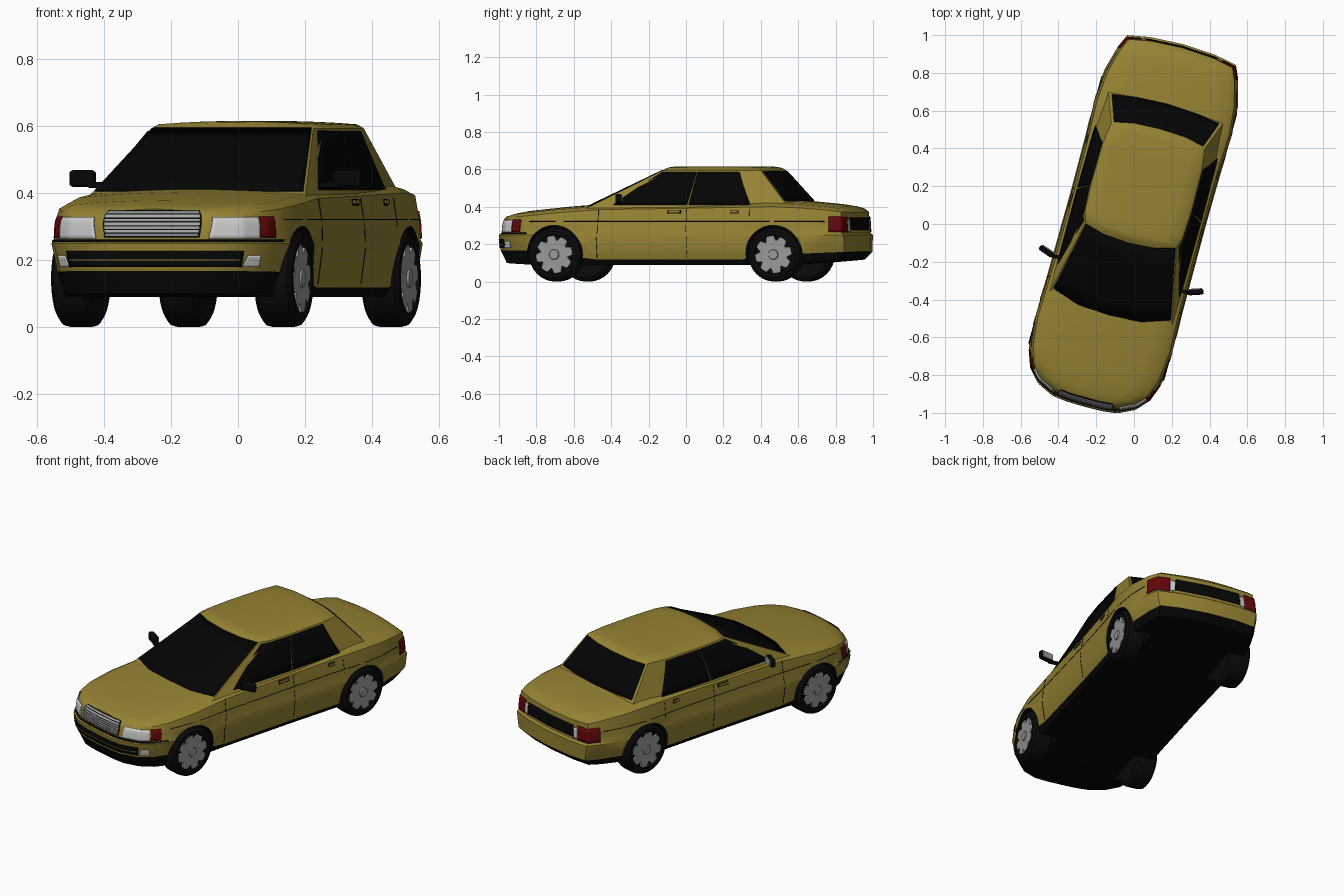
import bpy, bmesh, math
from mathutils import Vector, Matrix

if "Cube" in bpy.data.objects:
    bpy.data.objects.remove(bpy.data.objects["Cube"])

TURN = -math.radians(15.3)          # the car stands turned on the ground


def material(name, r, g, b):
    m = bpy.data.materials.new(name)
    m.diffuse_color = (r, g, b, 1)
    m.use_nodes = True
    m.node_tree.nodes["Principled BSDF"].inputs["Base Color"].default_value = m.diffuse_color
    return m


PAINT = material("gold paint", .30, .228, .033)
GLASS = material("dark glass", .0012, .0012, .0012)
TRIM = material("black trim", .002, .002, .002)
TYRE = material("tyre rubber", .003, .003, .003)
METAL = material("wheel metal", .32, .32, .32)
CHROME = material("grille chrome", .40, .40, .40)
LAMP = material("lamp white", .62, .62, .62)
RED = material("lamp red", .13, .002, .003)


def finish(name, bm, mat, bevel=0, solid=0):
    """Mirror the right half to the left and make the object."""
    bmesh.ops.remove_doubles(bm, verts=bm.verts[:], dist=.0002)
    bmesh.ops.mirror(bm, geom=bm.verts[:] + bm.edges[:] + bm.faces[:],
                     matrix=Matrix(), axis='X', merge_dist=.0005)
    bmesh.ops.remove_doubles(bm, verts=bm.verts[:], dist=.0002)
    bmesh.ops.recalc_face_normals(bm, faces=bm.faces[:])
    me = bpy.data.meshes.new(name)
    bm.to_mesh(me)
    bm.free()
    ob = bpy.data.objects.new(name, me)
    bpy.context.collection.objects.link(ob)
    me.materials.append(mat)
    ob.rotation_euler.z = TURN
    if bevel:
        m = ob.modifiers.new("bevel", 'BEVEL')
        m.width, m.segments = bevel, 2
    if solid:
        m = ob.modifiers.new("thickness", 'SOLIDIFY')
        m.thickness, m.offset = solid, 0
    return ob


def grid(bm, rows):
    """Quads over rows of points."""
    v = [[bm.verts.new(p) for p in row] for row in rows]
    for a, b in zip(v, v[1:]):
        for j in range(len(a) - 1):
            bm.faces.new((a[j], a[j + 1], b[j + 1], b[j]))


def loft(name, rings, crown, mat):
    """Half shell from stacked outlines, closed below and crowned on top."""
    bm = bmesh.new()
    grid(bm, rings)
    for ring, k in ((rings[0], 0), (rings[-1], crown)):
        grid(bm, [[Vector((p.x * f, p.y, p.z + k * p.x * (1 - f * f)))
                   for f in (1, .75, .5, .25, 0)] for p in ring])
    return finish(name, bm, mat)


def surface(rings, u, z, off):
    """Point on a lofted shell at outline position u and height z."""
    i = min(int(u), len(rings[0]) - 2)
    col = [r[i].lerp(r[i + 1], u - i) for r in rings]
    for k in range(len(col) - 1):
        if z <= col[k + 1].z or k == len(col) - 2:
            break
    a, b = col[k], col[k + 1]
    p = a.lerp(b, max(0, min(1, (z - a.z) / (b.z - a.z))))
    n = (rings[k][i + 1] - rings[k][i]).cross(b - a).normalized()
    p = p + n * off
    if u <= 0 or u >= len(rings[0]) - 1:
        p.x = 0
    return p


def patch(name, rings, u0, u1, z0, z1, mat, off=.002, t0=None, t1=None):
    """Thin plate on a shell; t0 and t1 are the upper outline positions."""
    t0 = u0 if t0 is None else t0
    t1 = u1 if t1 is None else t1
    rows = []
    for j in range(6):
        s = j / 5
        a, b = u0 + (t0 - u0) * s, u1 + (t1 - u1) * s
        rows.append([surface(rings, a + (b - a) * i / 16, z0 + (z1 - z0) * s, off)
                     for i in range(17)])
    bm = bmesh.new()
    grid(bm, rows)
    return finish(name, bm, mat, solid=.005)


def table(pts, y):
    for (a, za), (b, zb) in zip(pts, pts[1:]):
        if y <= b:
            return za + (zb - za) * max(0, (y - a) / (b - a))
    return pts[-1][1]


def box(name, centre, size, mat, turn=0, bevel=.005):
    bm = bmesh.new()
    bmesh.ops.create_cube(bm, size=1, matrix=Matrix.Translation(centre)
                          @ Matrix.Rotation(turn, 4, 'Z') @ Matrix.Diagonal((*size, 1)))
    return finish(name, bm, mat, bevel=bevel)


# Lower body: plan outline from the nose round the right side to the tail
plan = [(0, -1), (.10, -.998), (.18, -.988), (.27, -.945), (.33, -.878), (.362, -.79),
        (.38, -.63), (.372, -.4), (.369, .1), (.372, .4), (.38, .59), (.366, .75),
        (.33, .885), (.298, .955), (.18, .977), (0, .987)]
deck = lambda y: table([(-1, .355), (-.9, .370), (-.45, .41), (.1, .418), (.64, .428),
                        (.9, .407), (.987, .395)], y)
low = lambda y: table([(-1, .168), (-.79, .165), (-.4, .118), (.4, .118), (.75, .15),
                       (.987, .16)], y)
floor = lambda y: table([(-1, .1), (-.79, .09), (.59, .09), (.987, .12)], y)


def ring(zf, side, front, rear):
    return [Vector((x * (1 - side / .367), y * (1 - (front if y < 0 else rear)), zf(y)))
            for x, y in plan]


body_rings = [ring(floor, .035, .04, .04), ring(low, .018, .008, 0),
              ring(lambda y: .25, 0, 0, 0), ring(lambda y: .26, .003, .02, .014),
              ring(lambda y: .31, .005, .024, .016),
              ring(lambda y: deck(y) - .026, .018, .03, .02),
              ring(lambda y: deck(y) - .007, .05, .046, .04)]
body = loft("body", body_rings, .05, PAINT)

# Wheel arches cut out of the body
AXLES = (("front", -.63), ("rear", .585))
WZ, ARCH = .145, .156
bm = bmesh.new()
for _, y in AXLES:
    bmesh.ops.create_cone(bm, cap_ends=True, segments=40, radius1=ARCH, radius2=ARCH, depth=.3,
                          matrix=Matrix.Translation((.38, y, WZ)) @ Matrix.Rotation(math.pi / 2, 4, 'Y'))
cutter = finish("arch_cutter", bm, TRIM)
cutter.hide_render = True
cut = body.modifiers.new("arches", 'BOOLEAN')
cut.operation, cut.object = 'DIFFERENCE', cutter
bpy.context.view_layer.objects.active = body
bpy.ops.object.modifier_apply(modifier="arches")
bpy.data.objects.remove(cutter)

# Black sills, underside and arch linings
body.data.materials.clear()
body.data.materials.append(PAINT)
body.data.materials.append(TRIM)
for f in body.data.polygons:
    pts = [body.data.vertices[i].co for i in f.vertices]
    lining = any(all(math.hypot(p.y - y, p.z - WZ) < ARCH + .001 for p in pts) for _, y in AXLES)
    sill = all(p.z < low(p.y) + .006 for p in pts)
    f.material_index = 1 if lining or sill else 0

# Cabin with sloping pillars and a crowned roof
base = [(0, -.545), (.18, -.53), (.338, -.475), (.343, -.29), (.345, .10), (.342, .42),
        (.325, .665), (.18, .685), (0, .695)]
top = [(0, -.10), (.14, -.09), (.25, -.06), (.268, .0), (.275, .14), (.272, .37),
       (.257, .485), (.14, .51), (0, .517)]
cabin_rings = [[Vector((x, y, .385)) for x, y in base], [Vector((x, y, .594)) for x, y in top],
               [Vector((x * .93, .2 + (y - .2) * .95, .606)) for x, y in top]]
loft("cabin", cabin_rings, .04, PAINT)

# Windows
patch("windscreen", cabin_rings, 0, 1.95, .405, .592, GLASS)
patch("rear_window", cabin_rings, 6.12, 8, .43, .588, GLASS)
patch("front_door_window", cabin_rings, 2.68, 3.98, .41, .585, GLASS, t0=2.35)
patch("rear_door_window", cabin_rings, 4.01, 5.15, .41, .585, GLASS, t1=5.0)

# Front: grille, lamps, bumper intake
patch("grille_back", body_rings, 0, 1.6, .268, .347, TRIM, t1=1.75)
for k in range(7):
    z, w = .271 + k * .0107, 1.56 + k * .022
    patch("grille_bar", body_rings, 0, w, z, z + .0075, CHROME, .005)
patch("headlight", body_rings, 1.95, 3.68, .263, .327, LAMP, .003, t0=2.1)
patch("front_side_lamp", body_rings, 3.72, 4.38, .266, .329, RED, .003)
patch("bumper_intake", body_rings, 0, 3.1, .18, .228, TRIM)
patch("intake_bar", body_rings, 0, 3.0, .199, .203, PAINT, .003)
patch("fog_lamp", body_rings, 3.15, 3.8, .18, .214, LAMP, .003, t0=3.3)
patch("bumper_gap", body_rings, 0, 4.9, .254, .259, TRIM, .001)

# Rear: tail lamps and dark panel
patch("tail_lamp", body_rings, 12.1, 13.6, .264, .346, RED, .003)
patch("reverse_lamp", body_rings, 13.62, 13.85, .268, .33, LAMP, .003)
patch("rear_panel", body_rings, 13.87, 15, .275, .342, TRIM)

# Door seams, side crease and handles
patch("side_crease", body_rings, 5, 11.9, .3195, .3225, TRIM, -.001)
for u, z in ((7, .13), (8, .13), (9.3, .30)):
    patch("door_seam", body_rings, u, u + .007, z, .385, TRIM, -.001)
for u in (7.79, 8.84):
    patch("handle_recess", body_rings, u, u + .15, .363, .383, TRIM, -.001)
    patch("door_handle", body_rings, u + .01, u + .14, .368, .379, PAINT, .005)

# Door mirrors
box("mirror_stalk", (.35, -.275, .425), (.08, .02, .018), TRIM)
box("mirror_housing", (.41, -.262, .444), (.085, .03, .05), TRIM, .33, .01)
box("mirror_glass", (.4045, -.2465, .444), (.07, .006, .036), CHROME, .33, .001)

# Wheels
profile = [(.256, 0), (.256, .10), (.256, .125), (.268, .142), (.282, .145), (.345, .145),
           (.361, .141), (.373, .124), (.373, .104), (.359, .10), (.359, 0)]
for name, y in AXLES:
    bm = bmesh.new()
    angles = [2 * math.pi * k / 32 for k in range(33)]
    grid(bm, [[(x, y + r * math.cos(a), WZ + r * math.sin(a)) for a in angles]
              for x, r in profile])
    finish(name + "_tyres", bm, TYRE)
    # eight-lobed metal cover with a hub cap
    bm = bmesh.new()
    loops = []
    for x in (.35, .37):
        loops.append([bm.verts.new((x, y + r * math.cos(a), WZ + r * math.sin(a)))
                      for k, a in enumerate(angles[:-1])
                      for r in ((.101 if k % 4 < 3 else .074),)])
        bm.faces.new(loops[-1])
    for k in range(32):
        n = (k + 1) % 32
        bm.faces.new((loops[0][k], loops[0][n], loops[1][n], loops[1][k]))
    bmesh.ops.create_cone(bm, cap_ends=True, segments=20, radius1=.035, radius2=.025, depth=.02,
                          matrix=Matrix.Translation((.366, y, WZ)) @ Matrix.Rotation(math.pi / 2, 4, 'Y'))
    finish(name + "_wheel_covers", bm, METAL)

# Smooth shading with crisp edges
for ob in bpy.context.scene.objects:
    ob.select_set(True)
bpy.context.view_layer.objects.active = body
bpy.ops.object.shade_smooth_by_angle(angle=math.radians(32))
